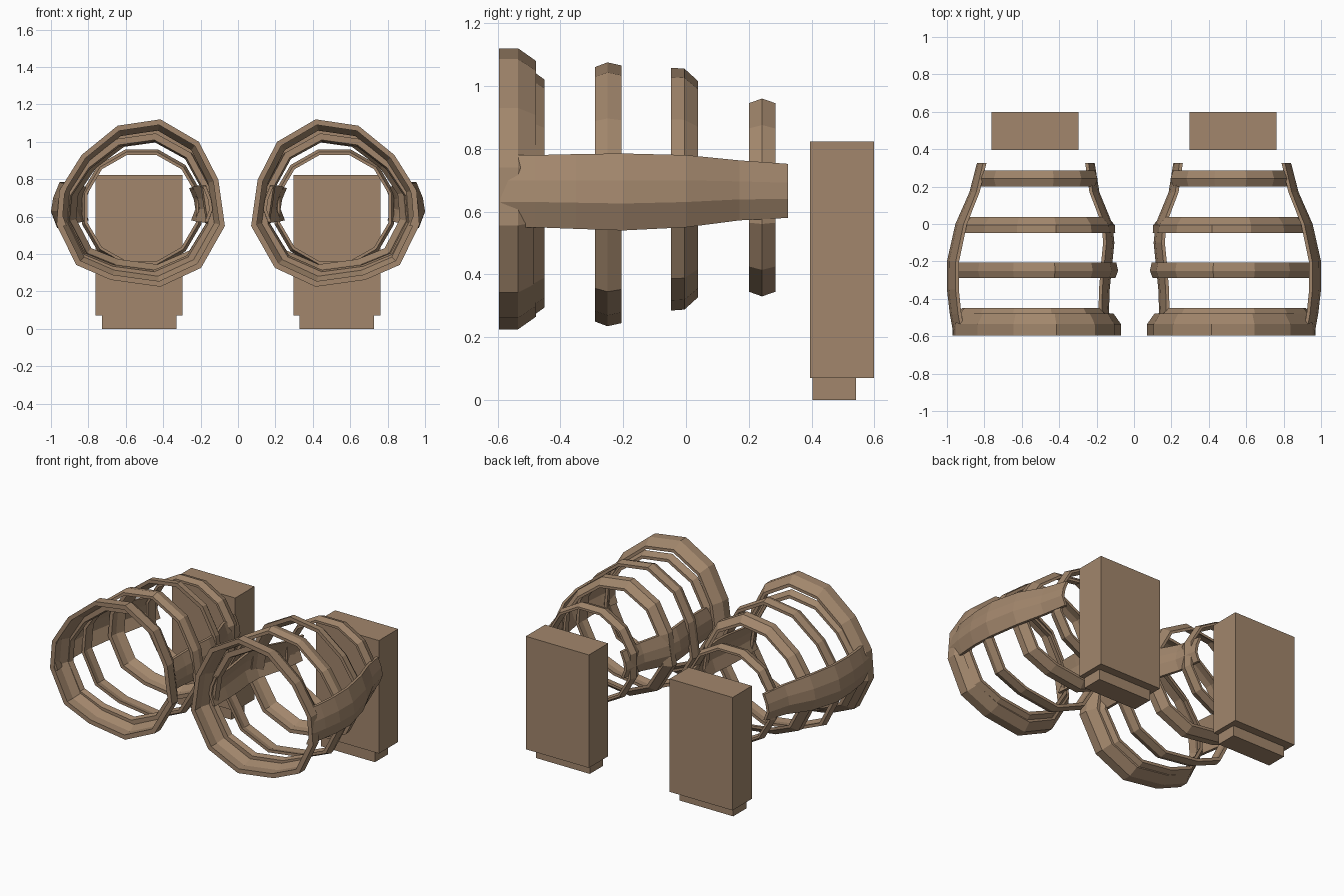
import bpy, bmesh, math

if "Cube" in bpy.data.objects:
    bpy.data.objects.remove(bpy.data.objects["Cube"])

mat = bpy.data.materials.new("brown")
mat.diffuse_color = (0.36, 0.24, 0.15, 1)
mat.use_nodes = True
mat.node_tree.nodes["Principled BSDF"].inputs["Base Color"].default_value = mat.diffuse_color


def finish(name, bm):
    """Turn a bmesh into an object mirrored to the other side."""
    bmesh.ops.recalc_face_normals(bm, faces=bm.faces)
    me = bpy.data.meshes.new(name)
    bm.to_mesh(me)
    bm.free()
    me.materials.append(mat)
    ob = bpy.data.objects.new(name, me)
    bpy.context.collection.objects.link(ob)
    mod = ob.modifiers.new("other_side", 'MIRROR')
    mod.use_axis[0] = True
    mod.use_mirror_merge = False


def loft(name, sections, closed):
    """Skin closed cross-sections; join the ends or cap them."""
    bm = bmesh.new()
    rows = [[bm.verts.new(p) for p in s] for s in sections]
    n = len(rows[0])
    for i in range(len(rows) if closed else len(rows) - 1):
        a, b = rows[i], rows[(i + 1) % len(rows)]
        for j in range(n):
            k = (j + 1) % n
            bm.faces.new((a[j], a[k], b[k], b[j]))
    if not closed:
        bm.faces.new(rows[0])
        bm.faces.new(rows[-1])
    finish(name, bm)


def hoop(name, outline, x0, x1, z0, z1, profile):
    """Fit an outline to a box and sweep a (y, inset) profile around it."""
    xs, zs = [p[0] for p in outline], [p[1] for p in outline]
    cx, cz, rx, rz = (x0 + x1) / 2, (z0 + z1) / 2, (x1 - x0) / 2, (z1 - z0) / 2
    secs = []
    for x, z in outline:
        u = 2 * (x - min(xs)) / (max(xs) - min(xs)) - 1
        v = 2 * (z - min(zs)) / (max(zs) - min(zs)) - 1
        secs.append([(cx + u * (rx - d), y, cz + v * (rz - d)) for y, d in profile])
    loft(name, secs, True)


def band(name, path, side, thick):
    """Bowed side strip along (y, x, z low, z high)."""
    secs = []
    for y, x, z0, z1 in path:
        bow = 0.045 * (z1 - z0) / 0.235
        pts = [(x - side * bow * b, z0 + (z1 - z0) * t)
               for t, b in ((0, .7), (.35, 0), (.65, .25), (1, 1))]
        inner = [(px - side * thick, z) for px, z in reversed(pts)]
        secs.append([(px, y, z) for px, z in pts + inner])
    loft(name, secs, False)


def block(name, x0, x1, y0, y1, z0, z1):
    bm = bmesh.new()
    bmesh.ops.create_cube(bm, size=1)
    for v in bm.verts:
        v.co = [a + (b - a) * (c + .5) for a, b, c in
                zip((x0, y0, z0), (x1, y1, z1), v.co)]
    finish(name, bm)


# hoop outlines: slightly irregular front shape, regular rear shape
uneven = [(.417, 1.12), (.647, 1.086), (.84, .93), (.96, .74), (.975, .556),
          (.87, .342), (.684, .262), (.417, .225), (.198, .326), (.07, .55),
          (.105, .797), (.21, 1.0)]
even = [(math.cos(math.radians(15 + 30 * i)), math.sin(math.radians(15 + 30 * i)))
        for i in range(12)]

# hoops, front to back
hoop("front_rim", uneven, .07, .97, .225, 1.12,
     [(-.595, 0), (-.535, 0), (-.478, .04), (-.478, .06), (-.535, .03), (-.595, .03)])
hoop("front_rim_lip", uneven, .125, .945, .27, 1.045,
     [(-.485, 0), (-.45, .025), (-.45, .045), (-.485, .035)])
hoop("second_hoop", uneven, .085, .965, .235, 1.075,
     [(-.29, .015), (-.25, 0), (-.205, .01), (-.205, .03), (-.25, .025), (-.29, .035)])
hoop("third_hoop", uneven, .10, .925, .285, 1.058,
     [(-.048, 0), (-.005, .003), (.038, .042), (.038, .06), (-.005, .03), (-.048, .025)])
hoop("rear_hoop", even, .195, .835, .33, .96,
     [(.2, .015), (.242, 0), (.285, .015), (.285, .03), (.242, .02), (.2, .03)])

# side bands
band("outer_band", [(-.59, .965, .55, .78), (-.48, .985, .55, .78), (-.35, 1.0, .545, .783),
                    (-.2, 1.0, .54, .785), (0, .955, .55, .78), (.17, .88, .572, .763),
                    (.325, .84, .58, .752)], 1, .018)
band("inner_band", [(-.5, .135, .57, .765), (-.35, .13, .565, .77), (-.2, .115, .56, .78),
                    (-.1, .105, .56, .78), (0, .115, .565, .775), (.17, .185, .575, .76),
                    (.325, .21, .58, .752)], -1, .018)

# rear box and its foot
block("rear_box", .2975, .7625, .395, .598, .07, .823)
block("box_foot", .33, .728, .403, .542, 0, .07)
